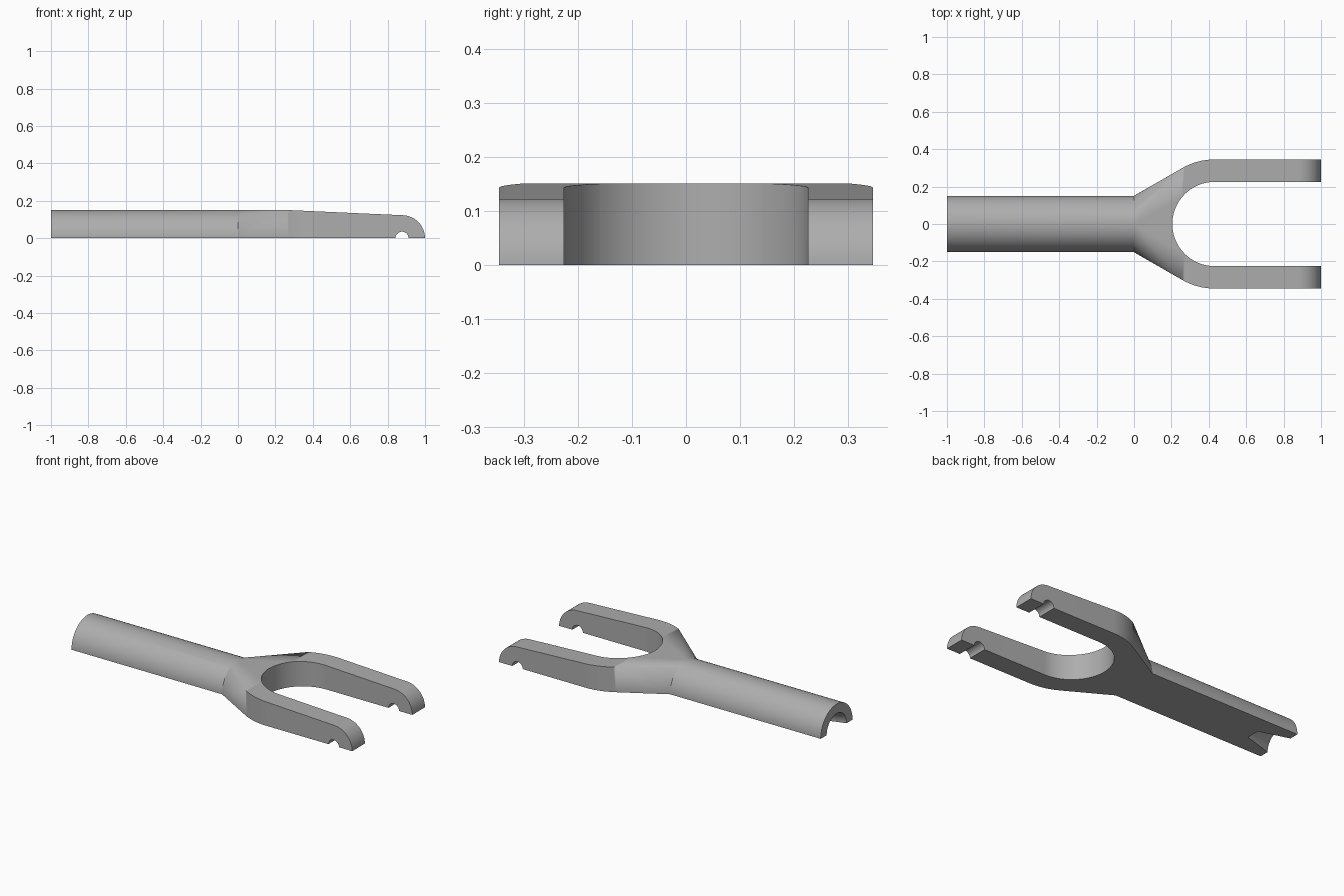
import bpy, bmesh, math
from mathutils import Matrix

R = 0.151            # shaft radius and head height
CX = 0.43            # centre of the fork bend
R_OUT, R_IN = 0.345, 0.225
TIP, R_TIP = 0.877, 0.123
HALF = 24            # segments in a quarter of the shaft

cube = bpy.data.objects.get("Cube")
if cube:
    bpy.data.objects.remove(cube, do_unlink=True)

grey = bpy.data.materials.new("grey plastic")
grey.use_nodes = True
colour = (0.42, 0.42, 0.42, 1)
grey.diffuse_color = colour
grey.node_tree.nodes["Principled BSDF"].inputs["Base Color"].default_value = colour


def add_object(name, bm):
    bmesh.ops.recalc_face_normals(bm, faces=bm.faces)
    mesh = bpy.data.meshes.new(name)
    bm.to_mesh(mesh)
    bm.free()
    mesh.materials.append(grey)
    obj = bpy.data.objects.new(name, mesh)
    bpy.context.collection.objects.link(obj)
    return obj


def round_section(x):
    quarter = [i * math.pi / 2 / HALF for i in range(HALF + 1)]
    angles = quarter + [math.pi - a for a in reversed(quarter)]
    arc = [(x, R * math.cos(a), R * math.sin(a)) for a in angles]
    return [arc[0]] + arc + [arc[-1]]


def box_section(x, w, h):
    side = [(x, w, h)] * (HALF + 1)
    other = [(x, -w, h)] * (HALF + 1)
    return [(x, w, 0)] + side + other + [(x, -w, 0)]


def height(x):
    start = CX - R_OUT / 2
    return R + (R_TIP - R) * (x - start) / (TIP - start)


# Fork body: round shaft lofted into a rectangular head with rounded tips
sections = [round_section(-1), round_section(0)]
for i in range(13):
    a = math.radians(120 - 30 * i / 12)
    x = CX + R_OUT * math.cos(a)
    sections.append(box_section(x, R_OUT * math.sin(a), height(x)))
for i in range(17):
    a = math.pi / 2 * (1 - i / 16)
    sections.append(box_section(TIP + R_TIP * math.cos(a), R_OUT, R_TIP * math.sin(a)))

bm = bmesh.new()
rings = [[bm.verts.new(p) for p in s] for s in sections]
count = len(rings[0])
for a, b in zip(rings, rings[1:]):
    for i in range(count):
        j = (i + 1) % count
        bm.faces.new((a[i], a[j], b[j], b[i]))
bm.faces.new(rings[0])
bmesh.ops.remove_doubles(bm, verts=bm.verts, dist=1e-5)
fork = add_object("fork_body", bm)


# Cutters
def cone_cutter(name, r1, r2, depth, matrix, segments=64):
    bm = bmesh.new()
    bmesh.ops.create_cone(bm, cap_ends=True, segments=segments, radius1=r1,
                          radius2=r2, depth=depth, matrix=matrix)
    return add_object(name, bm)


bm = bmesh.new()
outline = [(CX + R_IN * math.cos(a), R_IN * math.sin(a))
           for a in (math.pi * (0.5 + i / 48) for i in range(49))]
outline += [(1.2, -R_IN), (1.2, R_IN)]
base = bm.faces.new([bm.verts.new((x, y, -0.1)) for x, y in outline])
top = bmesh.ops.extrude_face_region(bm, geom=[base])["geom"]
bmesh.ops.translate(bm, vec=(0, 0, 0.5),
                    verts=[v for v in top if isinstance(v, bmesh.types.BMVert)])
slot = add_object("slot_cutter", bm)

notch = cone_cutter("axle_notch_cutter", 0.035, 0.035, 1,
                    Matrix.Translation((TIP, 0, 0)) @ Matrix.Rotation(math.pi / 2, 4, "X"), 32)
bore = cone_cutter("shaft_bore_cutter", 0.1, 0.04, 0.2,
                   Matrix.Translation((-0.92, 0, 0)) @ Matrix.Rotation(math.pi / 2, 4, "Y"))

for cutter in (slot, notch, bore):
    cutter.hide_render = True
    cutter.hide_set(True)
    mod = fork.modifiers.new(cutter.name, "BOOLEAN")
    mod.operation = "DIFFERENCE"
    mod.solver = "EXACT"
    mod.object = cutter

# Bake the cuts, then shade smooth with sharp edges kept
bpy.context.view_layer.objects.active = fork
fork.select_set(True)
for mod in list(fork.modifiers):
    bpy.ops.object.modifier_apply(modifier=mod.name)
for cutter in (slot, notch, bore):
    bpy.data.objects.remove(cutter, do_unlink=True)
bpy.ops.object.shade_smooth_by_angle(angle=math.radians(25))
